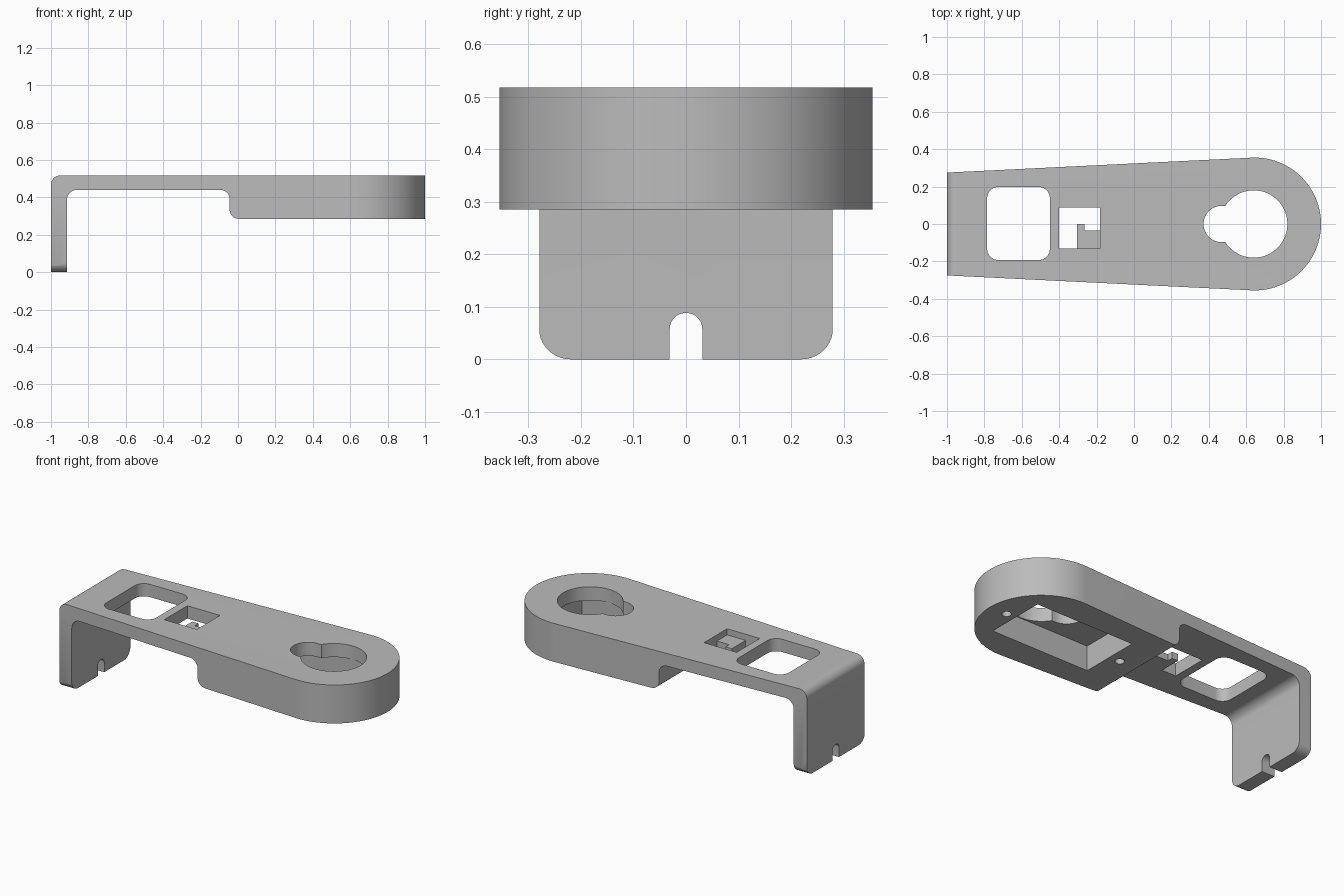
import bpy, bmesh, math
from mathutils import Vector

cube = bpy.data.objects.get("Cube")
if cube:
    bpy.data.objects.remove(cube, do_unlink=True)

grey = bpy.data.materials.new("plain_grey")
grey.use_nodes = True
colour = (0.5, 0.5, 0.5, 1)
grey.diffuse_color = colour
grey.node_tree.nodes["Principled BSDF"].inputs["Base Color"].default_value = colour


def rounded(points, steps=10):
    """Polygon outline from (u, v) or (u, v, radius) corners."""
    out = []
    for i, p in enumerate(points):
        c = Vector(p[:2])
        if len(p) < 3:
            out.append(c)
            continue
        a = (Vector(points[i - 1][:2]) - c).normalized()
        b = (Vector(points[(i + 1) % len(points)][:2]) - c).normalized()
        half = a.angle(b) / 2
        centre = c + (a + b).normalized() * p[2] / math.sin(half)
        start = c + a * p[2] / math.tan(half) - centre
        end = c + b * p[2] / math.tan(half) - centre
        turn = math.atan2(start.x * end.y - start.y * end.x, start.dot(end))
        for k in range(steps + 1):
            t = turn * k / steps
            out.append(centre + Vector((start.x * math.cos(t) - start.y * math.sin(t),
                                        start.x * math.sin(t) + start.y * math.cos(t))))
    return out


def arc(x, y, r, a0, a1, steps):
    angles = [math.radians(a0 + (a1 - a0) * k / steps) for k in range(steps + 1)]
    return [Vector((x + r * math.cos(t), y + r * math.sin(t))) for t in angles]


def circle(x, y, r, steps=64):
    return arc(x, y, r, 0, 360, steps)[:-1]


def box(u0, u1, v0, v1, r=None):
    corners = [(u0, v0), (u1, v0), (u1, v1), (u0, v1)]
    return rounded([c + (r,) for c in corners] if r else corners)


def prism(name, outline, low, high, axis="z"):
    """Extrude an outline along an axis."""
    place = {"z": lambda u, v, w: (u, v, w),
             "y": lambda u, v, w: (u, w, v),
             "x": lambda u, v, w: (w, u, v)}[axis]
    bm = bmesh.new()
    face = bm.faces.new([bm.verts.new(place(p.x, p.y, low)) for p in outline])
    grown = bmesh.ops.extrude_face_region(bm, geom=[face])["geom"]
    shift = Vector(place(0, 0, high - low))
    bmesh.ops.translate(bm, vec=shift, verts=[g for g in grown if isinstance(g, bmesh.types.BMVert)])
    bmesh.ops.recalc_face_normals(bm, faces=bm.faces)
    mesh = bpy.data.meshes.new(name)
    bm.to_mesh(mesh)
    bm.free()
    mesh.materials.append(grey)
    ob = bpy.data.objects.new(name, mesh)
    bpy.context.collection.objects.link(ob)
    return ob


def combine(target, cutter, operation="DIFFERENCE"):
    """Apply a boolean and discard the cutter."""
    mod = target.modifiers.new("cut", "BOOLEAN")
    mod.operation, mod.solver, mod.object = operation, "EXACT", cutter
    bpy.context.view_layer.update()
    result = target.evaluated_get(bpy.context.evaluated_depsgraph_get())
    mesh = bpy.data.meshes.new_from_object(result)
    target.modifiers.clear()
    target.data = mesh
    bpy.data.objects.remove(cutter, do_unlink=True)


TOP, ARM, HEAD = 0.517, 0.44, 0.285

# Bracket body: side profile with leg, thin arm and thick head
side = rounded([(-1, 0), (-0.915, 0), (-0.915, ARM, 0.055), (-0.045, ARM, 0.05),
                (-0.045, HEAD, 0.05), (1.1, HEAD), (1.1, TOP), (-1, TOP, 0.05)])
bracket = prism("bracket_body", side, -0.5, 0.5, "y")

# Tapered plan with a round head end
plan = arc(0.645, 0, 0.355, -92.8, 92.8, 64) + [Vector((-1, 0.275)), Vector((-1, -0.275))]
combine(bracket, prism("plan_shape", plan, -0.2, 0.8), "INTERSECT")

# Leg foot with rounded corners and an open slot
foot = rounded([(0.45, 0.7), (0.45, 0.2), (0.28, 0.2), (0.28, 0, 0.06),
                (0.031, 0), (0.031, 0.088, 0.03), (-0.031, 0.088, 0.03), (-0.031, 0),
                (-0.28, 0, 0.06), (-0.28, 0.2), (-0.45, 0.2), (-0.45, 0.7)])
combine(bracket, prism("foot_shape", foot, -1.2, 1.2, "x"), "INTERSECT")

# Arm windows
combine(bracket, prism("window", box(-0.785, -0.45, -0.193, 0.198, 0.06), 0.3, 0.7))
combine(bracket, prism("square_hole", box(-0.4, -0.182, -0.132, 0.088), 0.3, 0.7))

# Head underside pocket, keyhole through the top, blind screw holes
combine(bracket, prism("pocket", box(0.17, 0.825, -0.185, 0.185), 0.1, 0.435))
combine(bracket, prism("round_hole", circle(0.64, 0, 0.18), 0.4, 0.7))
slot = rounded([(0.372, -0.097, 0.096), (0.6, -0.097), (0.6, 0.097), (0.372, 0.097, 0.096)], 16)
combine(bracket, prism("key_slot", slot, 0.4, 0.7))
for x in (0.1, 0.885):
    combine(bracket, prism("screw_hole", circle(x, 0, 0.026, 24), 0.2, 0.43))

# Stepped plate in the corner of the square hole
step = rounded([(-0.306, -0.132), (-0.182, -0.132), (-0.182, -0.035),
                (-0.264, -0.035), (-0.264, 0), (-0.306, 0)])
plate = prism("stepped_plate", step, ARM, 0.48)

# Smooth the curves, keep the edges
for ob in (bracket, plate):
    bpy.ops.object.select_all(action="DESELECT")
    ob.select_set(True)
    bpy.context.view_layer.objects.active = ob
    bpy.ops.object.shade_smooth_by_angle(angle=math.radians(30))
